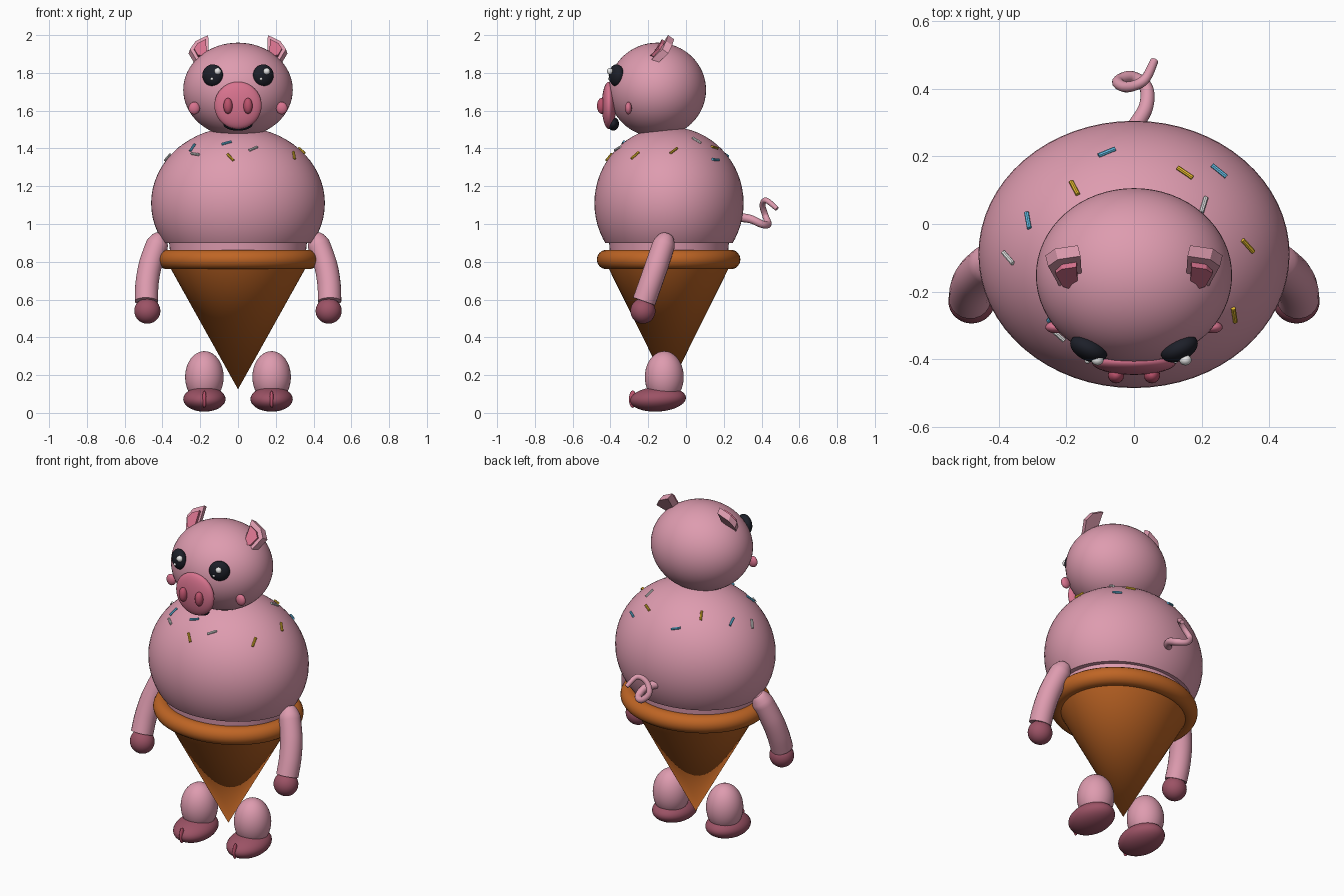
import bpy, bmesh, math
from mathutils import Vector, Matrix

if "Cube" in bpy.data.objects:
    bpy.data.objects.remove(bpy.data.objects["Cube"])


def mat(name, r, g, b):
    m = bpy.data.materials.new(name)
    m.diffuse_color = (r, g, b, 1)
    m.use_nodes = True
    m.node_tree.nodes["Principled BSDF"].inputs["Base Color"].default_value = m.diffuse_color
    return m


PINK = mat("pale_pink", 0.73, 0.33, 0.43)
ROSE = mat("snout_pink", 0.68, 0.17, 0.27)
DEEP = mat("nostril_pink", 0.50, 0.085, 0.15)
HOOF = mat("hoof_mauve", 0.33, 0.085, 0.13)
WAFER = mat("wafer_orange", 0.52, 0.13, 0.018)
BLACK = mat("eye_black", 0.012, 0.014, 0.022)
WHITE = mat("white", 0.85, 0.85, 0.85)
YELLOW = mat("sprinkle_yellow", 0.80, 0.50, 0.03)
BLUE = mat("sprinkle_blue", 0.13, 0.52, 0.80)


def finish(name, bm, material, angle=40):
    bmesh.ops.recalc_face_normals(bm, faces=bm.faces[:])
    me = bpy.data.meshes.new(name)
    bm.to_mesh(me)
    bm.free()
    me.materials.append(material)
    ob = bpy.data.objects.new(name, me)
    bpy.context.collection.objects.link(ob)
    bpy.ops.object.select_all(action='DESELECT')
    ob.select_set(True)
    bpy.context.view_layer.objects.active = ob
    bpy.ops.object.shade_smooth_by_angle(angle=math.radians(angle))
    return ob


def ellipsoid(name, c, r, material, rot=None, cut=None, seg=40):
    bm = bmesh.new()
    m = Matrix.Translation(c) @ (rot or Matrix()) @ Matrix.Diagonal((*r, 1))
    bmesh.ops.create_uvsphere(bm, u_segments=seg, v_segments=seg // 2, radius=1, matrix=m)
    if cut is not None:
        geom = bm.verts[:] + bm.edges[:] + bm.faces[:]
        res = bmesh.ops.bisect_plane(bm, geom=geom, plane_co=(0, 0, cut),
                                     plane_no=(0, 0, 1), clear_inner=True)
        bmesh.ops.edgeloop_fill(bm, edges=[e for e in res['geom_cut']
                                           if isinstance(e, bmesh.types.BMEdge)])
    return finish(name, bm, material)


def frustum(name, c, r1, r2, depth, yscale, material, seg=64):
    bm = bmesh.new()
    bmesh.ops.create_cone(bm, cap_ends=True, segments=seg, radius1=r1, radius2=r2, depth=depth,
                          matrix=Matrix.Translation(c) @ Matrix.Diagonal((1, yscale, 1, 1)))
    bmesh.ops.remove_doubles(bm, verts=bm.verts[:], dist=1e-5)
    return finish(name, bm, material)


def tube(name, pts, radii, material, seg=20, steps=7):
    """Round tube along a smooth path through the points, with flat ends."""
    P = [Vector(p) for p in pts]
    path = []
    for i in range(len(P) - 1):
        a, b, c, d = P[max(i - 1, 0)], P[i], P[i + 1], P[min(i + 2, len(P) - 1)]
        for k in range(steps + (i == len(P) - 2)):
            t = k / steps
            p = 0.5 * (2 * b + (c - a) * t + (2 * a - 5 * b + 4 * c - d) * t * t
                       + (3 * b - a - 3 * c + d) * t ** 3)
            path.append((p, radii[i] + (radii[i + 1] - radii[i]) * t))
    bm = bmesh.new()
    rings, side = [], None
    for i, (p, r) in enumerate(path):
        tan = (path[min(i + 1, len(path) - 1)][0] - path[max(i - 1, 0)][0]).normalized()
        side = tan.orthogonal() if side is None else side - tan * side.dot(tan)
        side.normalize()
        up = tan.cross(side)
        rings.append([bm.verts.new(p + r * (math.cos(a) * side + math.sin(a) * up))
                      for a in (2 * math.pi * j / seg for j in range(seg))])
    for a, b in zip(rings, rings[1:]):
        for j in range(seg):
            k = (j + 1) % seg
            bm.faces.new((a[j], a[k], b[k], b[j]))
    bm.faces.new(rings[0])
    bm.faces.new(rings[-1])
    return finish(name, bm, material)


def slab(name, pts, offset, material):
    """Flat outline given thickness along an offset."""
    bm = bmesh.new()
    f = bm.faces.new([bm.verts.new(p) for p in pts])
    ext = bmesh.ops.extrude_face_region(bm, geom=[f])['geom']
    bmesh.ops.translate(bm, vec=offset, verts=[v for v in ext if isinstance(v, bmesh.types.BMVert)])
    return finish(name, bm, material, 30)


# Scoop body sitting on a slightly inset collar
BC, BR = Vector((0, -0.09, 1.11)), Vector((0.46, 0.395, 0.405))
ellipsoid("scoop_body", BC, BR, PINK, cut=0.9, seg=64)
frustum("scoop_collar", (0, -0.09, 0.855), 0.355, 0.365, 0.1, 0.87, PINK)

# Wafer cone and rolled rim
frustum("wafer_cone", (0, -0.092, 0.47), 0.0, 0.385, 0.69, 0.89, WAFER)
bm = bmesh.new()
N, M = 72, 18
grid = [[bm.verts.new(((0.375 + 0.052 * math.cos(v)) * math.cos(u),
                       -0.092 + (0.328 + 0.052 * math.cos(v)) * math.sin(u),
                       0.812 + 0.052 * math.sin(v)))
         for v in (2 * math.pi * j / M for j in range(M))]
        for u in (2 * math.pi * i / N for i in range(N))]
for i in range(N):
    for j in range(M):
        a, b = grid[i], grid[(i + 1) % N]
        bm.faces.new((a[j], b[j], b[(j + 1) % M], a[(j + 1) % M]))
finish("wafer_rim", bm, WAFER)

# Head, snout and mouth
ellipsoid("head", (0, -0.152, 1.71), (0.29, 0.258, 0.25), PINK, seg=64)
ellipsoid("snout", (0, -0.408, 1.628), (0.125, 0.038, 0.125), ROSE)
ellipsoid("mouth", (0, -0.385, 1.53), (0.078, 0.03, 0.036), BLACK)

for s, side in ((-1, "left"), (1, "right")):
    # Face details
    ellipsoid("nostril_" + side, (s * 0.053, -0.447, 1.625), (0.024, 0.024, 0.042), DEEP, seg=24)
    turn = Matrix.Rotation(s * 0.45, 4, 'Z')
    ellipsoid("eye_" + side, (s * 0.134, -0.368, 1.787), (0.058, 0.036, 0.058), BLACK, turn)
    ellipsoid("cheek_" + side, (s * 0.232, -0.305, 1.613), (0.03, 0.018, 0.033), ROSE, seg=24)
    gx = s * 0.13 + 0.022
    ellipsoid("eye_glint_" + side, (gx, -0.402, 1.808), (0.018, 0.016, 0.018), WHITE, seg=20)
    ellipsoid("eye_small_glint_" + side, (gx - 0.03, -0.405, 1.768), (0.008, 0.008, 0.008),
              WHITE, seg=12)

    # Pointed ears with a pink lining
    ear = [(0.158, -0.095, 2.0), (0.225, -0.105, 1.968), (0.254, -0.125, 1.925),
           (0.222, -0.182, 1.872), (0.185, -0.195, 1.868), (0.154, -0.165, 1.89)]
    ear = [Vector((s * x, y, z)) for x, y, z in ear]
    slab("ear_" + side, ear, (s * 0.008, 0.032, -0.022), PINK)
    mid = sum(ear, Vector()) / 6 + Vector((-s * 0.008, -0.01, -0.006))
    slab("ear_lining_" + side, [mid + (p - mid) * 0.66 + Vector((0, -0.012, 0.008)) for p in ear],
         (0, 0.018, -0.012), ROSE)

    # Arms and hands
    tube("arm_" + side, [(s * 0.405, -0.10, 0.935), (s * 0.428, -0.118, 0.89),
                         (s * 0.465, -0.155, 0.78), (s * 0.482, -0.19, 0.68),
                         (s * 0.485, -0.222, 0.59)],
         [0.035, 0.06, 0.062, 0.062, 0.062], PINK)
    ellipsoid("hand_" + side, (s * 0.48, -0.228, 0.54), (0.069, 0.066, 0.068), HOOF)

    # Legs and cloven feet
    ellipsoid("leg_" + side, (s * 0.178, -0.115, 0.19), (0.102, 0.103, 0.137), PINK)
    ellipsoid("foot_" + side, (s * 0.178, -0.148, 0.073), (0.112, 0.148, 0.066), HOOF,
              Matrix.Rotation(0.06, 4, 'X'))
    ellipsoid("toe_ridge_" + side, (s * 0.178, -0.282, 0.073), (0.011, 0.02, 0.046), DEEP, seg=20)

# Curly tail
tube("tail", [(0, 0.285, 1.035), (0.035, 0.345, 1.025), (0.035, 0.405, 0.998),
              (-0.01, 0.435, 1.0), (-0.048, 0.42, 1.045), (-0.02, 0.405, 1.1),
              (0.03, 0.425, 1.125), (0.06, 0.482, 1.08)],
     [0.024, 0.022, 0.02, 0.018, 0.017, 0.016, 0.015, 0.012], PINK, seg=14)

# Sprinkles lying on the scoop: x, y, heading in degrees, colour
sprinkles = [(-0.175, 0.105, 120, YELLOW), (0.15, 0.15, -42, YELLOW), (0.335, -0.065, -30, YELLOW),
             (0.295, -0.268, -60, YELLOW), (-0.04, -0.405, 110, YELLOW), (-0.08, 0.21, 38, BLUE),
             (-0.312, 0.01, -62, BLUE), (0.25, 0.155, -42, BLUE), (-0.24, -0.27, 50, BLUE),
             (-0.06, -0.33, 20, BLUE), (-0.37, -0.1, -25, WHITE), (0.205, 0.055, 65, WHITE),
             (-0.225, -0.325, -50, WHITE), (0.08, -0.36, 50, WHITE)]
for i, (x, y, deg, colour) in enumerate(sprinkles):
    q = Vector((x, y, 0)) - BC
    z = BC.z + BR.z * math.sqrt(max(0, 1 - (q.x / BR.x) ** 2 - (q.y / BR.y) ** 2))
    p = Vector((x, y, z))
    n = Vector([(p - BC)[k] / BR[k] ** 2 for k in range(3)]).normalized()
    a = math.radians(deg)
    d = Vector((math.cos(a), math.sin(a), 0))
    d = (d - n * d.dot(n)).normalized() * 0.027
    p += n * 0.003
    tube("sprinkle_%02d" % (i + 1), [p - d, p + d], [0.007, 0.007], colour, seg=8, steps=1)
